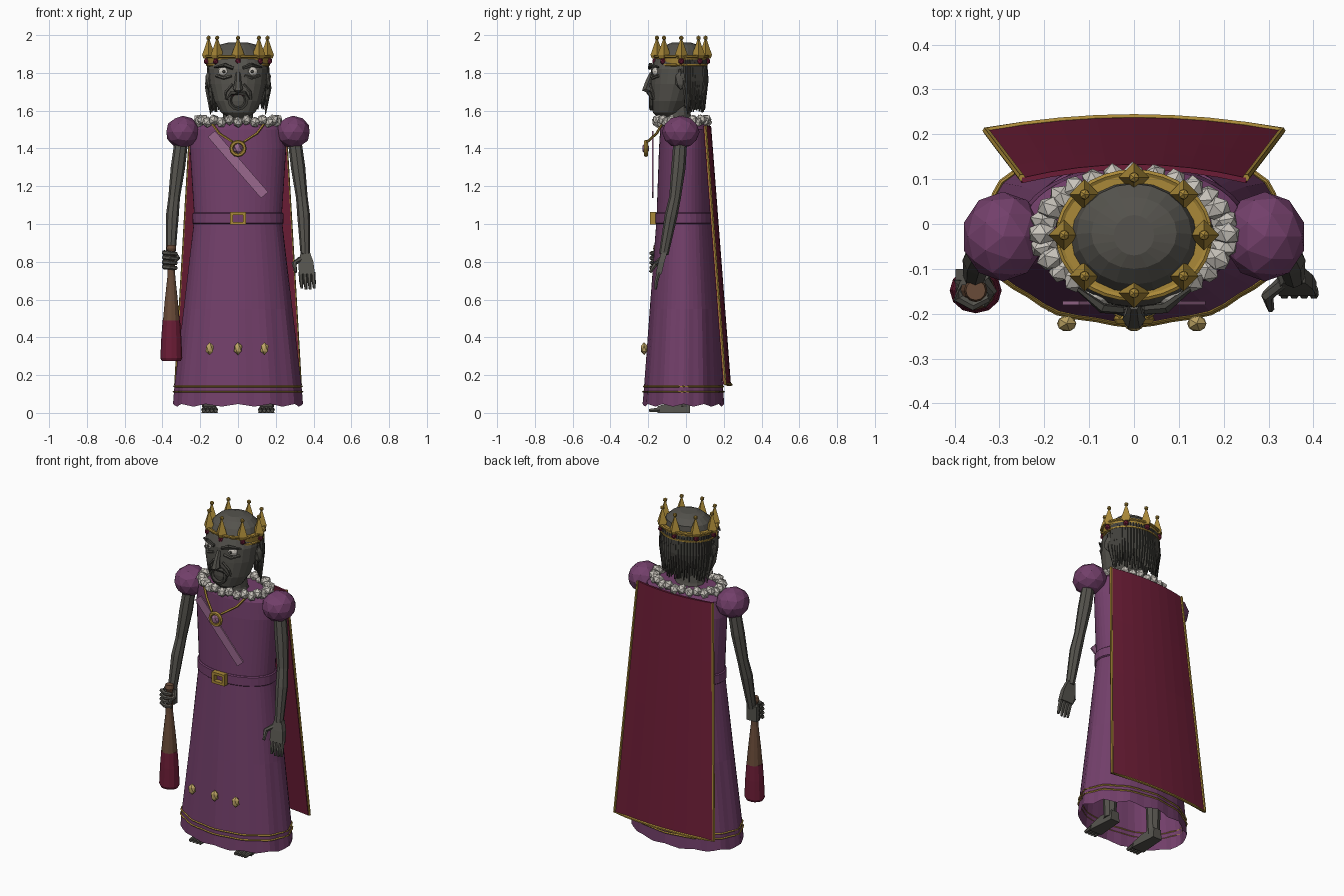
import bpy, bmesh, math, random
from mathutils import Vector, Matrix

random.seed(4)
cube = bpy.data.objects.get("Cube")
if cube:
    bpy.data.objects.remove(cube, do_unlink=True)


def material(name, r, g, b):
    m = bpy.data.materials.new(name)
    m.use_nodes = True
    m.diffuse_color = (r, g, b, 1)
    m.node_tree.nodes["Principled BSDF"].inputs["Base Color"].default_value = (r, g, b, 1)
    return m


purple = material("purple cloth", .17, .05, .145)
red = material("crimson", .15, .012, .037)
skin = material("grey skin", .09, .086, .074)
hair = material("dark hair", .052, .05, .043)
gold = material("gold", .40, .25, .04)
pale_gold = material("pale gold", .52, .38, .13)
white = material("white ruff", .58, .55, .50)
brown = material("brown wood", .14, .07, .04)
pink = material("pink sash", .32, .14, .27)


def finish(name, bm, mat):
    bmesh.ops.recalc_face_normals(bm, faces=bm.faces)
    me = bpy.data.meshes.new(name)
    bm.to_mesh(me)
    bm.free()
    me.materials.append(mat)
    ob = bpy.data.objects.new(name, me)
    bpy.context.collection.objects.link(ob)
    return ob


def loft(name, rings, mat, start=True, end=True, wrap=False):
    """Skin a list of closed rings that have equal point counts."""
    bm = bmesh.new()
    vs = [[bm.verts.new(p) for p in ring] for ring in rings]
    pairs = list(zip(vs, vs[1:]))
    if wrap:
        pairs.append((vs[-1], vs[0]))
    for a, b in pairs:
        for i in range(len(a)):
            j = (i + 1) % len(a)
            bm.faces.new((a[i], a[j], b[j], b[i]))
    if start and not wrap:
        bm.faces.new(vs[0])
    if end and not wrap:
        bm.faces.new(vs[-1])
    return finish(name, bm, mat)


def oval(z, rx, ry, cy=0, n=24, cx=0, ripple=0, waves=12, lift=0):
    ring = []
    for i in range(n):
        a = math.tau * i / n
        k = 1 + ripple * math.cos(waves * a)
        ring.append(Vector((cx + rx * k * math.cos(a), cy + ry * k * math.sin(a),
                            z + lift * math.cos(waves * a))))
    return ring


def tube(name, pts, radii, mat, n=6, closed=False):
    """Tapered tube along a path."""
    pts = [Vector(p) for p in pts]
    rings = []
    for i, p in enumerate(pts):
        if closed:
            d = pts[(i + 1) % len(pts)] - pts[i - 1]
        else:
            d = pts[min(i + 1, len(pts) - 1)] - pts[max(i - 1, 0)]
        side = d.cross(Vector((0, 1, 0)))
        if side.length < 1e-4:
            side = Vector((1, 0, 0))
        side.normalize()
        up = side.cross(d).normalized()
        r = radii if isinstance(radii, float) else radii[i]
        rings.append([p + r * (side * math.cos(math.tau * k / n) + up * math.sin(math.tau * k / n))
                      for k in range(n)])
    return loft(name, rings, mat, wrap=closed)


def ball(name, loc, size, mat, sub=2):
    bm = bmesh.new()
    bmesh.ops.create_icosphere(bm, subdivisions=sub, radius=1,
                               matrix=Matrix.Translation(loc) @ Matrix.Diagonal((*size, 1)))
    return finish(name, bm, mat)


def box(name, loc, size, mat, turn=0):
    bm = bmesh.new()
    bmesh.ops.create_cube(bm, size=1, matrix=Matrix.Translation(loc)
                          @ Matrix.Rotation(turn, 4, 'Y') @ Matrix.Diagonal((*size, 1)))
    return finish(name, bm, mat)


# Gown, open at the hem
loft("gown", [
    oval(.04, .338, .212, -.014, 48, ripple=.018, lift=.007),
    oval(.14, .332, .206, -.013, 48, ripple=.014),
    oval(.55, .285, .182, -.008, 48, ripple=.01),
    oval(1.0, .235, .15, -.008, 48),
    oval(1.06, .233, .147, -.008, 48),
    oval(1.4, .255, .138, -.005, 48),
    oval(1.5, .245, .132, -.005, 48),
    oval(1.535, .2, .12, -.01, 48)], purple, start=False)
for z, grow in ((.112, .337), (.14, .334)):
    tube("hem_trim", oval(z, grow, grow - .126, -.013, 48, ripple=.016), .005, gold, 4, True)

# Belt with buckle
loft("belt", [oval(z, r, r - .085, -.008, 32) for z, r in
              ((1.0, .236), (1.005, .242), (1.055, .241), (1.06, .235))], purple)
for x in (-.035, .035):
    box("buckle_side", (x, -.175, 1.03), (.016, .03, .066), gold)
for z in (1.004, 1.056):
    box("buckle_bar", (0, -.175, z), (.07, .03, .015), gold)

# Sash, skirt ornaments, pendant and chain
box("sash", (0, -.176, 1.315), (.05, .009, .43), pink, math.radians(-41))
for x in (-.15, 0, .14):
    ball("skirt_ornament", (x, -.222, .34), (.024, .02, .034), pale_gold, 1)
tube("pendant_ring", [(.035 * math.cos(a), -.212, 1.4 + .035 * math.sin(a))
                      for a in (math.tau * i / 12 for i in range(12))], .011, gold, 6, True)
ball("pendant_gem", (0, -.214, 1.4), (.027, .02, .03), pink, 1)
for s in (-1, 1):
    tube("chain", [(s * .145, -.12, 1.54), (s * .1, -.155, 1.48), (s * .03, -.205, 1.435)], .007, gold, 5)

# Cape with gold edging


def cape_point(u, t, off=0):
    return Vector((u * (.25 + .08 * t), .133 + .105 * t - .03 * u * u + off, 1.52 - 1.37 * t))


us = [i / 4 - 1 for i in range(9)]
loft("cape", [[cape_point(u, t) for u in us] + [cape_point(u, t, -.012) for u in reversed(us)]
              for t in (0, .25, .5, .75, 1)], red)
edge = [cape_point(-1, t / 4) for t in range(5)] + [cape_point(u, 1) for u in us[1:]]
edge += [cape_point(1, t / 4) for t in (3, 2, 1, 0)]
tube("cape_edging", edge, .008, gold, 6)

# Ruff of chunky folds
for i in range(28):
    a = math.tau * i / 28
    o = ball("ruff_fold", (0, 0, 0), (.034, .027, .03), white, 1)
    o.rotation_euler = (random.uniform(-.5, .5), random.uniform(-.5, .5), a)
    o.location = (.205 * math.cos(a), -.022 + .128 * math.sin(a), 1.545 + .006 * (-1) ** i)

# Neck and head
loft("neck", [oval(1.46, .11, .09, -.03, 12), oval(1.55, .08, .07, -.04, 12),
              oval(1.64, .075, .065, -.05, 12)], skin)
loft("head", [oval(z, rx, (b - f) / 2, (b + f) / 2, 20) for z, rx, f, b in (
    (1.565, .05, -.15, -.05), (1.59, .09, -.175, -.02), (1.65, .125, -.186, .02),
    (1.74, .15, -.187, .06), (1.82, .157, -.185, .085), (1.87, .148, -.165, .095),
    (1.92, .128, -.135, .09), (1.95, .095, -.1, .06), (1.962, .045, -.07, .02))], skin)

# Face
tube("nose", [(0, -.18, 1.8), (0, -.2, 1.75), (0, -.212, 1.715), (0, -.18, 1.7)],
     [.013, .018, .026, .016], skin, 6)
for s in (-1, 1):
    ball("eye", (s * .075, -.158, 1.807), (.031, .022, .026), white, 2)
    ball("pupil", (s * .075, -.176, 1.807), (.011, .008, .011), skin, 1)
    tube("brow", [(s * .025, -.192, 1.825), (s * .07, -.188, 1.842), (s * .125, -.145, 1.83)],
         [.01, .012, .005], hair, 5)
    tube("eye_bag", [(s * .035, -.185, 1.785), (s * .075, -.178, 1.772), (s * .115, -.145, 1.785)],
         .008, skin, 5)
    tube("cheek_fold", [(s * .03, -.19, 1.74), (s * .065, -.178, 1.7), (s * .07, -.165, 1.66)],
         .007, skin, 5)
    tube("moustache", [(0, -.2, 1.695), (s * .035, -.192, 1.692), (s * .06, -.178, 1.66)],
         [.011, .012, .005], hair, 5)
    ball("ear", (s * .158, -.028, 1.762), (.018, .032, .052), skin, 1)
    tube("sideburn", [(s * .153, -.03, 1.82), (s * .163, -.005, 1.72), (s * .145, .01, 1.58)],
         [.012, .014, .003], hair, 5)
tube("goatee", [(.045 * math.cos(a), -.184, 1.655 + .045 * math.sin(a))
                for a in (math.tau * i / 12 for i in range(12))], .012, hair, 5, True)
tube("lips", [(-.028, -.19, 1.685), (0, -.197, 1.69), (.028, -.19, 1.685)], .006, red, 5)

# Hair hanging round the back
for layer in range(2):
    for i in range(27):
        a = math.radians(8 + 164 * i / 26)
        c, s = math.cos(a), math.sin(a)
        r = .152 - .012 * layer
        low = random.uniform(1.59, 1.65)
        tube("hair_strand", [(r * c, -.02 + (r - .032) * s, 1.87),
                             ((r + .008) * c, -.02 + (r - .024) * s, 1.76),
                             ((r - .004) * c, -.02 + (r - .034) * s, low)],
             [.012, .012, .004], hair, 5)

# Crown: band, rims, spikes, gems
loft("crown_band", [oval(z, r, r - .028, -.025, 32) for z, r in (
    (1.84, .157), (1.89, .166), (1.89, .13), (1.84, .14))], gold, wrap=True)
for z, r in ((1.842, .161), (1.888, .168)):
    tube("crown_rim", oval(z, r, r - .028, -.025, 32), .008, gold, 6, True)
for i in range(8):
    a = math.tau * i / 8
    x, y = .156 * math.cos(a), -.025 + .129 * math.sin(a)
    loft("crown_spike", [oval(z, r, r, y, 4, x) for z, r in
                         ((1.875, .026), (1.895, .034), (1.975, .006))], gold)
    ball("spike_ball", (x, y, 1.985), (.013, .013, .013), gold, 1)
    ball("crown_gem", (x * 1.07, -.025 + (y + .025) * 1.07, 1.862), (.016, .016, .019), red, 1)

# Sleeves, arms, legs and feet
for s in (-1, 1):
    ball("puff_sleeve", (s * .292, -.028, 1.487), (.092, .1, .086), purple, 2)
    tube("arm", [(s * .3, -.03, 1.44), (s * .318, -.04, 1.3), (s * .338, -.058, 1.14),
                 (s * .348, -.08, 1.04), (s * .356, -.118, .84)],
         [.036, .038, .031, .034, .025], skin, 8)
    tube("leg", [(s * .13, 0, .95), (s * .15, -.02, .5), (s * .155, -.02, .03)],
         [.07, .05, .035], skin, 8)
    loft("foot", [[(s * .15 + x, y, z) for x, z in ((-w, 0), (w, 0), (w * .8, h), (-w * .8, h))]
                  for y, w, h in ((.02, .03, .06), (-.07, .036, .06), (-.15, .043, .035))], skin)
    for k in range(4):
        x = s * .15 + (k - 1.5) * .021
        tube("toe", [(x, -.14, .017), (x, -.195, .012)], [.014, .01], skin, 6)

# Open left hand
loft("left_palm", [[(.357 + dx + x, y + d, z) for x, d in ((-w, -.016), (w, -.016), (w, .016), (-w, .016))]
                   for dx, y, z, w in ((0, -.115, .85, .024), (.002, -.13, .8, .04), (.008, -.145, .735, .042))],
     skin)
for k in range(4):
    x = .332 + k * .022
    tube("left_finger", [(x, -.143, .745), (x + .003, -.157, .695), (x + .006, -.16, .65 + .006 * abs(k - 1.5))],
         [.012, .011, .007], skin, 6)
tube("left_thumb", [(.33, -.13, .815), (.297, -.16, .79), (.305, -.19, .745)], [.014, .014, .008], skin, 6)

# Right fist gripping the club
box("right_palm", (-.365, -.118, .81), (.065, .035, .09), skin)
for k in range(4):
    tube("right_finger", [(-.39, -.125, .85 - .025 * k), (-.392, -.165, .848 - .025 * k),
                          (-.36, -.182, .845 - .025 * k), (-.325, -.165, .842 - .025 * k)],
         [.013, .013, .012, .01], skin, 6)
tube("right_thumb", [(-.335, -.12, .84), (-.318, -.15, .82), (-.335, -.18, .8)], [.014, .013, .008], skin, 6)
loft("club_handle", [oval(z, r, r, -.148, 12, -.353) for z, r in (
    (.89, .022), (.87, .026), (.85, .017), (.72, .021), (.58, .036), (.49, .044))], brown)
loft("club_head", [oval(z, r, r * .88, -.148, 12, -.353) for z, r in (
    (.492, .046), (.4, .053), (.29, .058), (.275, .05))], red)
